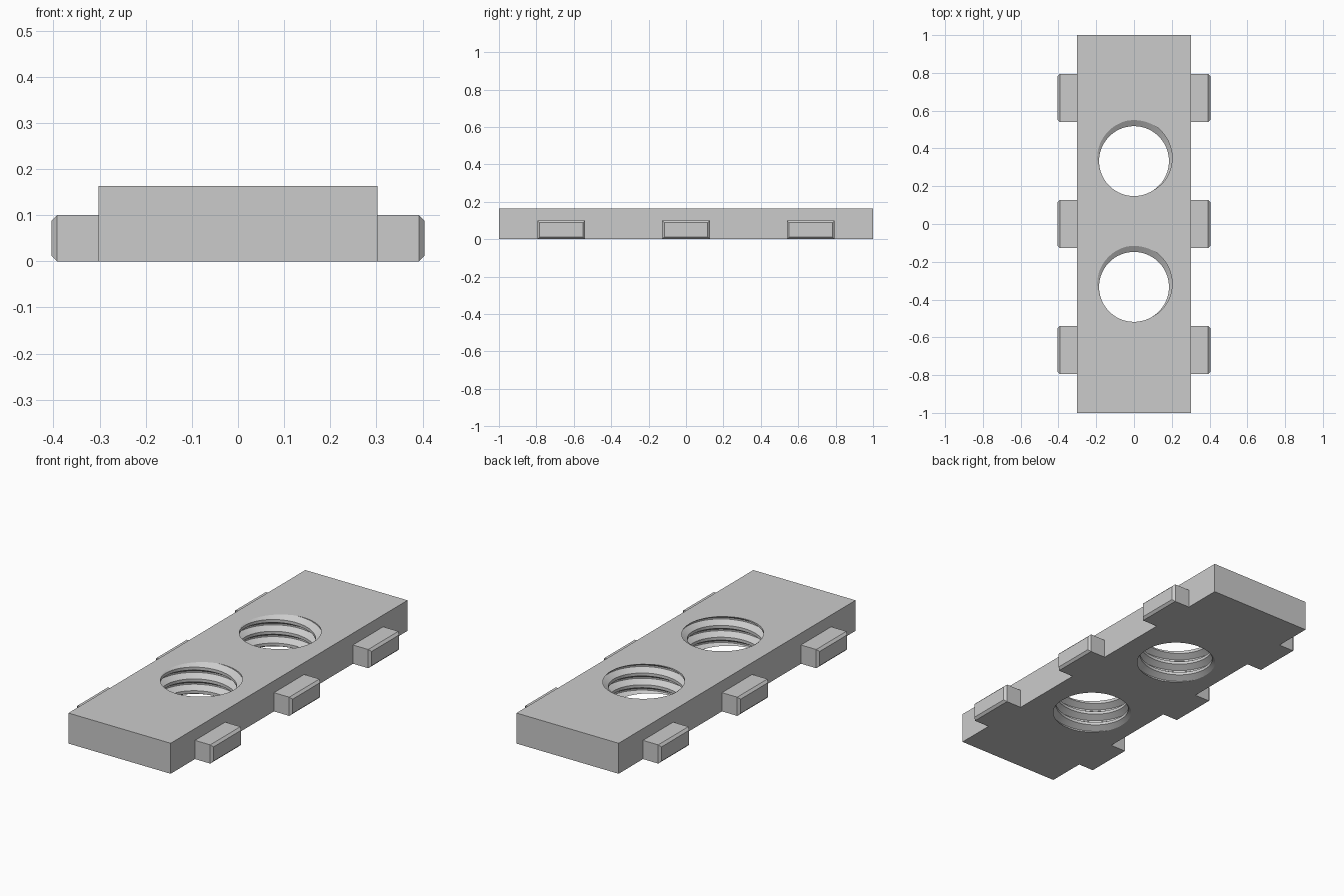
import bpy, bmesh
from math import cos, sin, pi, radians
from mathutils import Vector

cube = bpy.data.objects.get("Cube")
if cube:
    bpy.data.objects.remove(cube, do_unlink=True)

LENGTH, WIDTH, HEIGHT = 2.0, 0.604, 0.163
HOLE_Y, TAB_Y = 0.333, 0.667
MINOR, MAJOR, PITCH = 0.185, 0.217, 0.063
SEGMENTS = 72
START_ANGLE = radians(78)

grey = bpy.data.materials.new("plain grey")
grey.use_nodes = True
grey.diffuse_color = (0.6, 0.6, 0.6, 1)
grey.node_tree.nodes["Principled BSDF"].inputs["Base Color"].default_value = (0.6, 0.6, 0.6, 1)


def make_object(name, bm):
    mesh = bpy.data.meshes.new(name)
    bmesh.ops.recalc_face_normals(bm, faces=bm.faces)
    bm.to_mesh(mesh)
    bm.free()
    mesh.materials.append(grey)
    obj = bpy.data.objects.new(name, mesh)
    bpy.context.collection.objects.link(obj)
    return obj


def add_box(bm, size, centre):
    verts = bmesh.ops.create_cube(bm, size=1)["verts"]
    bmesh.ops.scale(bm, vec=size, verts=verts)
    bmesh.ops.translate(bm, vec=centre, verts=verts)


# Threaded plug: one thread profile swept along a helix, closed at both ends
def thread_cutter(name, y):
    profile = [(MAJOR, -1 / 16), (MAJOR, 1 / 16), (MINOR, 3 / 8), (MINOR, 5 / 8), (MAJOR, 15 / 16)]
    bm = bmesh.new()
    previous = None
    for step in range(7 * SEGMENTS + 1):
        turn = step / SEGMENTS
        a = START_ANGLE + 2 * pi * turn
        column = [bm.verts.new((r * cos(a), y + r * sin(a), HEIGHT + PITCH * (turn - 5 + h)))
                  for r, h in profile]
        if previous:
            for j in range(len(profile) - 1):
                bm.faces.new((previous[j], column[j], column[j + 1], previous[j + 1]))
        previous = column
    bmesh.ops.remove_doubles(bm, verts=bm.verts, dist=1e-5)
    rim = [e for e in bm.edges if e.is_boundary]
    for is_top in (False, True):
        edges = [e for e in rim if (e.verts[0].co.z > HEIGHT / 2) == is_top]
        z = sum(e.verts[0].co.z for e in edges) / len(edges)
        hub = bm.verts.new(Vector((0, y, z)))
        for e in edges:
            bm.faces.new((e.verts[0], e.verts[1], hub))
    obj = make_object(name, bm)
    obj.hide_render = True
    return obj


# Plate with two threaded through holes
bm = bmesh.new()
add_box(bm, (WIDTH, LENGTH, HEIGHT), (0, 0, HEIGHT / 2))
plate = make_object("plate", bm)
bpy.context.view_layer.objects.active = plate
for label, y in (("front", -HOLE_Y), ("back", HOLE_Y)):
    cutter = thread_cutter(label + "_thread_cutter", y)
    mod = plate.modifiers.new(label + "_hole", "BOOLEAN")
    mod.operation, mod.solver, mod.object = "DIFFERENCE", "EXACT", cutter
    bpy.ops.object.modifier_apply(modifier=mod.name)
    bpy.data.objects.remove(cutter, do_unlink=True)

bpy.ops.object.select_all(action="DESELECT")
plate.select_set(True)
bpy.ops.object.shade_smooth_by_angle(angle=radians(25))

# Side tabs with a chamfered outer face
INNER, OUTER, TAB_HEIGHT = WIDTH / 2, 0.404, 0.1
for side_name, side in (("left", 1), ("right", -1)):
    for place, y in (("front", -TAB_Y), ("middle", 0), ("back", TAB_Y)):
        bm = bmesh.new()
        add_box(bm, (OUTER - INNER, 0.255, TAB_HEIGHT),
                (side * (INNER + OUTER) / 2, y, TAB_HEIGHT / 2))
        outer_edges = [e for e in bm.edges
                       if all(side * v.co.x > OUTER - 0.001 for v in e.verts)]
        bmesh.ops.bevel(bm, geom=outer_edges, offset=0.012, segments=1, affect="EDGES")
        make_object(f"{place}_{side_name}_tab", bm)
